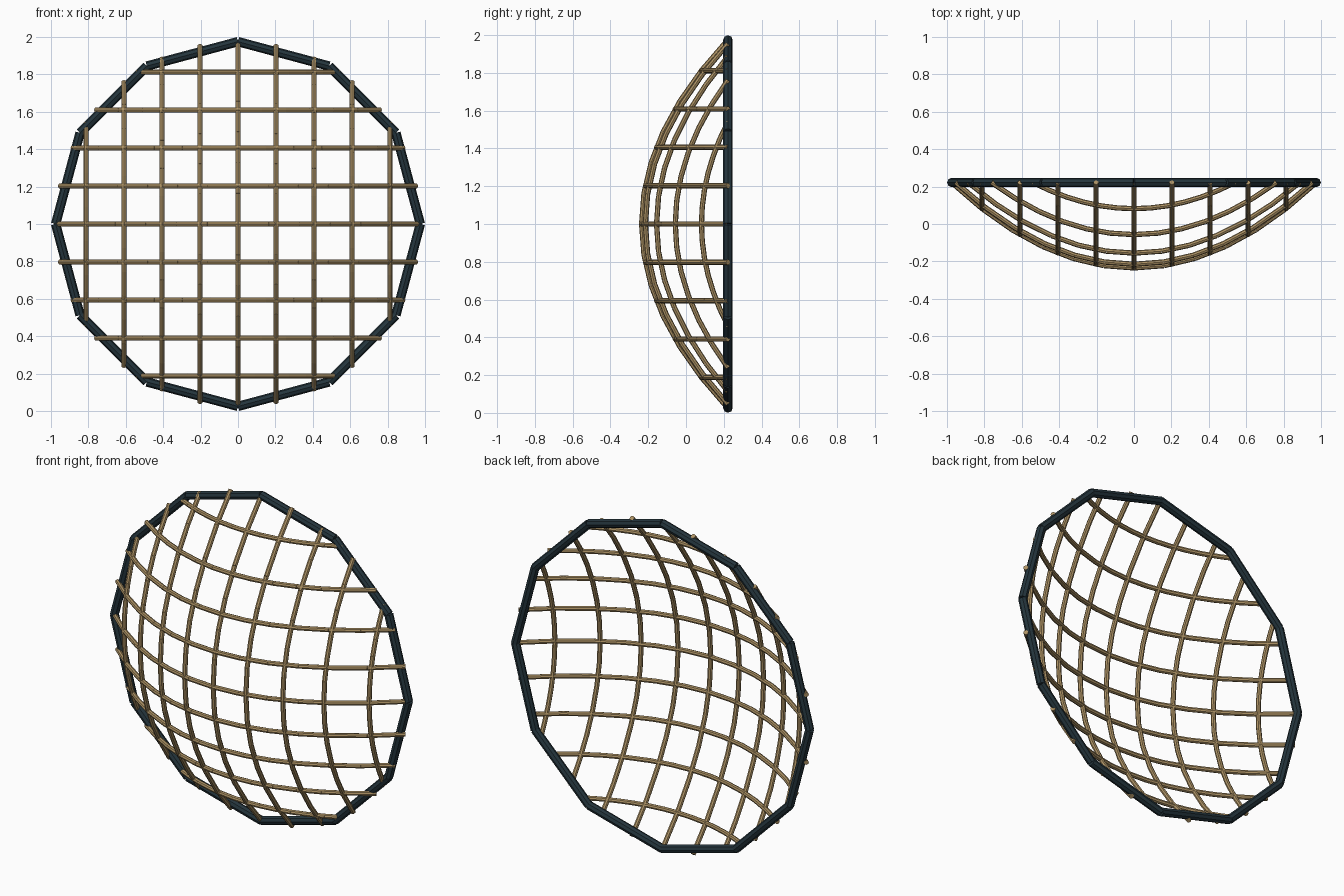
import bpy, bmesh, math
from mathutils import Vector, Matrix

if "Cube" in bpy.data.objects:
    bpy.data.objects.remove(bpy.data.objects["Cube"])

R = 0.975          # rim radius
RIM_Y = 0.222      # plane of the rim
DEPTH = 0.457      # bulge of the mesh
ZC = 1.0
STEP = 0.203       # wire spacing
SEGS = 12


def material(name, color):
    m = bpy.data.materials.new(name)
    m.diffuse_color = (*color, 1)
    m.use_nodes = True
    m.node_tree.nodes["Principled BSDF"].inputs["Base Color"].default_value = m.diffuse_color
    return m


def rod(bm, a, b, radius, sides):
    d = b - a
    rot = d.to_track_quat('Z', 'Y').to_matrix().to_4x4()
    bmesh.ops.create_cone(bm, cap_ends=True, segments=sides, radius1=radius, radius2=radius,
                          depth=d.length, matrix=Matrix.Translation((a + b) / 2) @ rot)


def chain(name, points, radius, sides, mat):
    bm = bmesh.new()
    for a, b in zip(points, points[1:]):
        rod(bm, a, b, radius, sides)
    me = bpy.data.meshes.new(name)
    bm.to_mesh(me)
    bm.free()
    me.materials.append(mat)
    ob = bpy.data.objects.new(name, me)
    bpy.context.collection.objects.link(ob)


def on_dish(x, h):
    return Vector((x, RIM_Y - DEPTH * (1 - (x * x + h * h) / R ** 2), ZC + h))


dark = material("rim_dark", (0.018, 0.036, 0.047))
tan = material("wire_tan", (0.42, 0.29, 0.13))

# twelve-sided rim made of straight tubes
chain("rim", [Vector((R * math.cos(i * math.pi / 6), RIM_Y, ZC + R * math.sin(i * math.pi / 6)))
              for i in range(13)], 0.025, 8, dark)

# bulging grid of wires, clipped to the rim circle
for i in range(-4, 5):
    c = i * STEP
    half = math.sqrt(R * R - c * c)
    ts = [half * (2 * k / SEGS - 1) for k in range(SEGS + 1)]
    chain(f"vertical_wire_{i + 5}", [on_dish(c, t) for t in ts], 0.014, 8, tan)
    chain(f"horizontal_wire_{i + 5}", [on_dish(t, c) for t in ts], 0.014, 8, tan)
